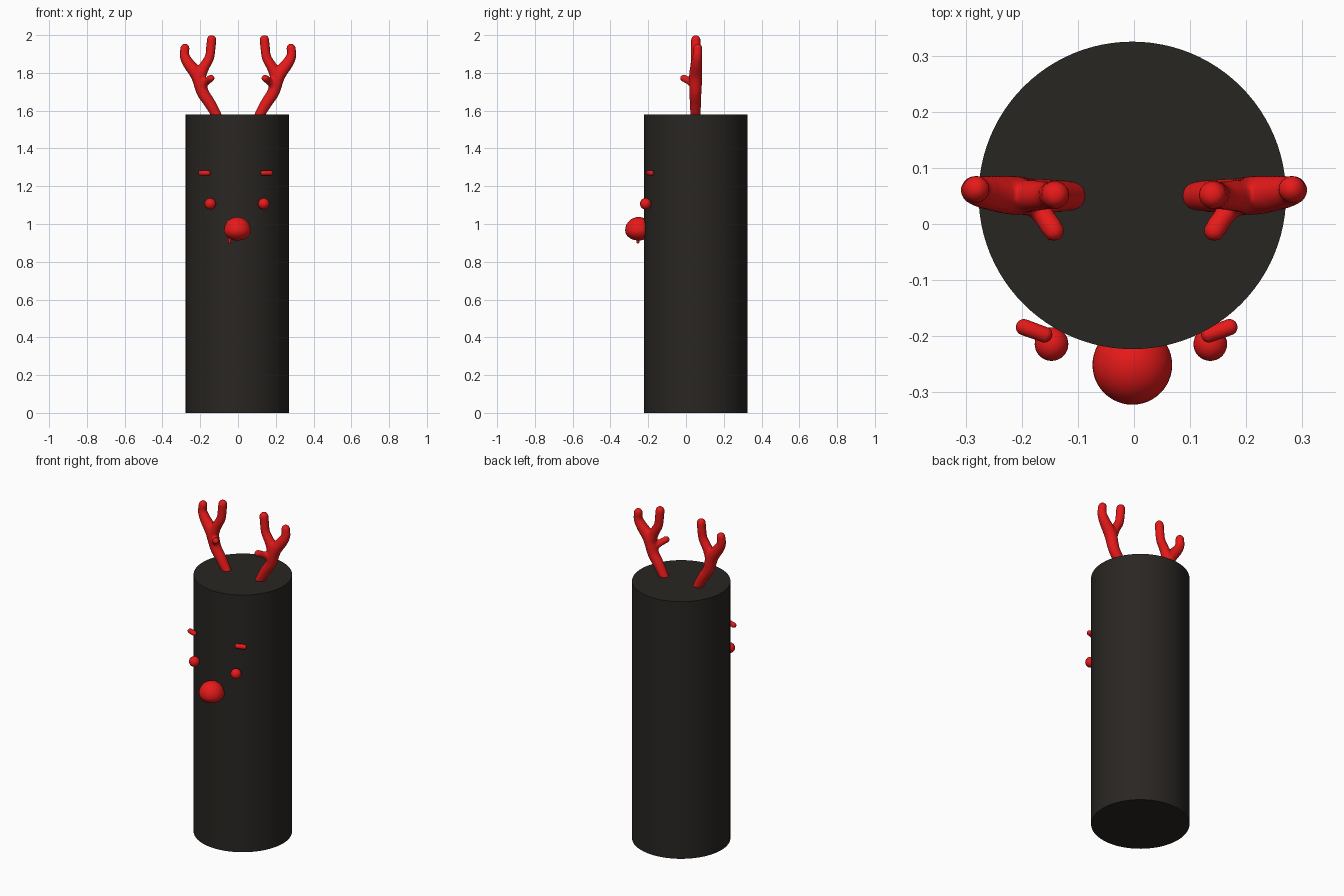
import bpy, bmesh
from math import radians
from mathutils import Vector, Matrix

if "Cube" in bpy.data.objects:
    bpy.data.objects.remove(bpy.data.objects["Cube"])


def material(name, color):
    m = bpy.data.materials.new(name)
    m.diffuse_color = color
    m.use_nodes = True
    m.node_tree.nodes["Principled BSDF"].inputs["Base Color"].default_value = m.diffuse_color
    return m


RED = material("red", (0.8, 0.01, 0.01, 1))
DARK = material("dark", (0.022, 0.019, 0.016, 1))


def make(name, bm, mat, angle=40):
    me = bpy.data.meshes.new(name)
    bm.to_mesh(me)
    bm.free()
    ob = bpy.data.objects.new(name, me)
    bpy.context.collection.objects.link(ob)
    me.materials.append(mat)
    bpy.ops.object.select_all(action='DESELECT')
    ob.select_set(True)
    bpy.context.view_layer.objects.active = ob
    bpy.ops.object.shade_smooth_by_angle(angle=radians(angle))
    return ob


def ball(bm, loc, r, scale=(1, 1, 1), seg=32):
    mat = Matrix.Translation(loc) @ Matrix.Diagonal((*scale, 1))
    return bmesh.ops.create_uvsphere(bm, u_segments=seg, v_segments=seg // 2,
                                     radius=r, matrix=mat)['verts']


def capsule(bm, a, b, r):
    # a sphere whose two halves are pulled apart to the end points
    a, b = Vector(a), Vector(b)
    d = b - a
    vs = ball(bm, (0, 0, 0), r, seg=24)
    for v in vs:
        v.co.z += d.length / 2 * (1 if v.co.z > 1e-6 else -1)
    rot = d.to_track_quat('Z', 'Y').to_matrix().to_4x4()
    bmesh.ops.transform(bm, verts=vs, matrix=Matrix.Translation((a + b) / 2) @ rot)


def branch(bm, pts, n=7):
    # string of balls along a smooth path of (x, y, z, radius) points
    p = [Vector(q) for q in pts]
    p = [2 * p[0] - p[1]] + p + [2 * p[-1] - p[-2]]
    for i in range(1, len(p) - 2):
        a, b, c, d = p[i - 1:i + 3]
        for k in range(n + 1):
            t = k / n
            q = 0.5 * (2 * b + (c - a) * t + (2 * a - 5 * b + 4 * c - d) * t * t
                       + (3 * b - a - 3 * c + d) * t ** 3)
            ball(bm, q[:3], q[3], seg=16)


# Column body
bm = bmesh.new()
bmesh.ops.create_cone(bm, cap_ends=True, segments=96, radius1=0.274, radius2=0.274,
                      depth=1.58, matrix=Matrix.Translation((-0.003, 0.051, 0.79)))
make("body", bm, DARK)

# Nose, with a flattened underside and a small drip
bm = bmesh.new()
for v in ball(bm, (-0.003, -0.251, 0.966), 0.071, seg=48):
    if v.co.z < 0.966:
        v.co.z = 0.966 + (v.co.z - 0.966) * 0.75
make("nose", bm, RED)
bm = bmesh.new()
capsule(bm, (-0.045, -0.255, 0.93), (-0.045, -0.255, 0.905), 0.008)
make("nose_drip", bm, RED)

# Eyes and eyebrows
for side, ex, brow in (("left", -0.147, ((-0.196, -0.184, 1.27), (-0.16, -0.197, 1.27))),
                       ("right", 0.136, ((0.170, -0.184, 1.27), (0.134, -0.197, 1.27)))):
    bm = bmesh.new()
    ball(bm, (ex, -0.214, 1.107), 0.03)
    make(side + "_eye", bm, RED)
    bm = bmesh.new()
    capsule(bm, *brow, 0.0145)
    make(side + "_eyebrow", bm, RED)

# Antlers: balls fused into one skin, then mirrored
bm = bmesh.new()
branch(bm, [(0.11, 0.05, 1.57, 0.027), (0.15, 0.05, 1.64, 0.031), (0.188, 0.05, 1.70, 0.033),
            (0.215, 0.051, 1.785, 0.036), (0.262, 0.056, 1.85, 0.031),
            (0.283, 0.06, 1.89, 0.026), (0.281, 0.062, 1.931, 0.025)])
branch(bm, [(0.205, 0.05, 1.77, 0.033), (0.183, 0.05, 1.825, 0.029), (0.152, 0.051, 1.88, 0.026),
            (0.144, 0.052, 1.93, 0.026), (0.140, 0.052, 1.975, 0.026)])
branch(bm, [(0.19, 0.045, 1.73, 0.022), (0.165, 0.02, 1.755, 0.02), (0.143, -0.012, 1.772, 0.02)])
antlers = make("antlers", bm, RED, 80)
rm = antlers.modifiers.new("fuse", 'REMESH')
rm.mode, rm.voxel_size, rm.use_smooth_shade = 'VOXEL', 0.007, True
sm = antlers.modifiers.new("smooth", 'SMOOTH')
sm.factor, sm.iterations = 0.5, 5
mi = antlers.modifiers.new("mirror", 'MIRROR')
mi.use_mirror_merge = False
